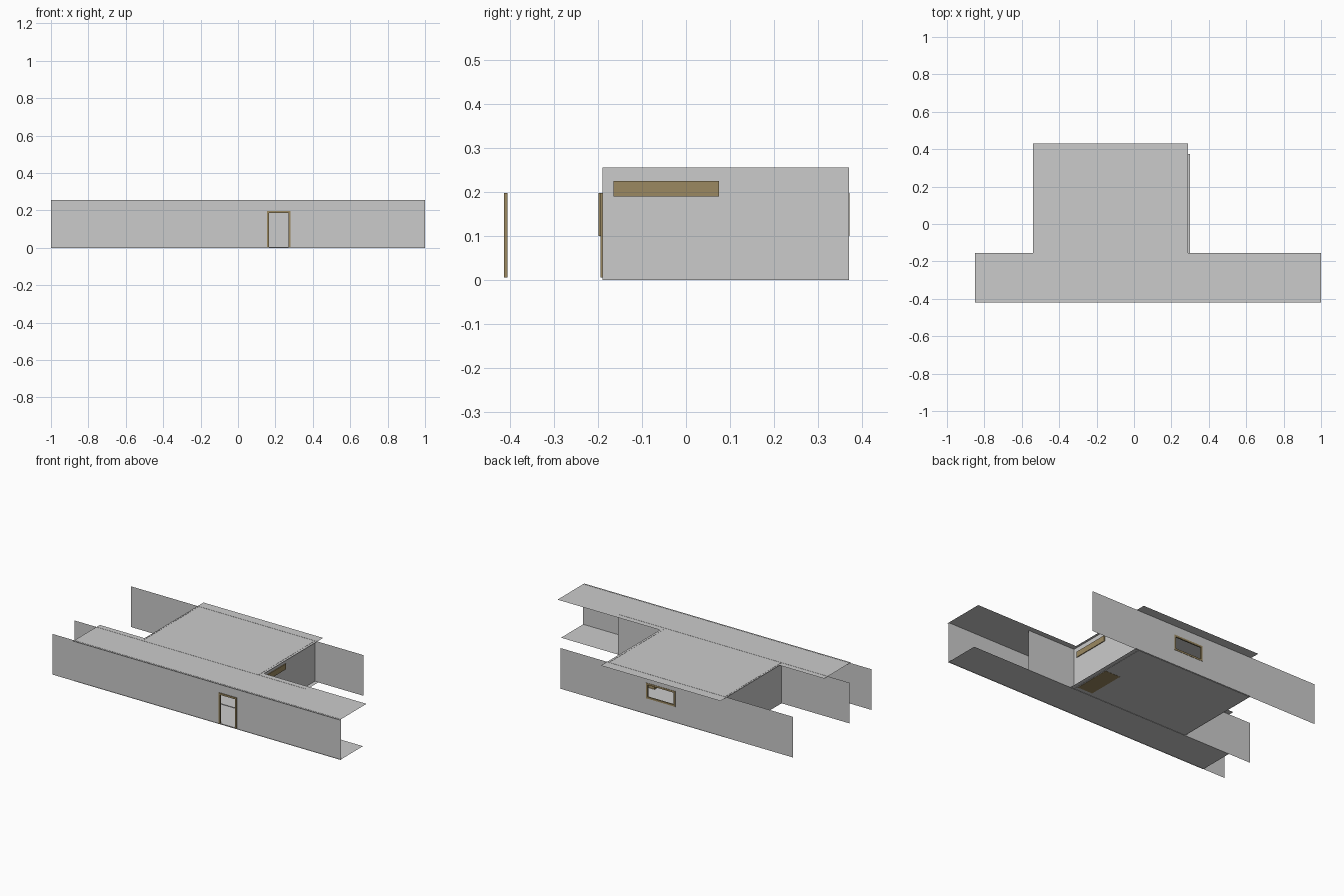
import bpy, bmesh

if "Cube" in bpy.data.objects:
    bpy.data.objects.remove(bpy.data.objects["Cube"])

H = 0.255          # wall height
wood = bpy.data.materials.new("wood")
wood.diffuse_color = (0.33, 0.25, 0.12, 1)
wood.use_nodes = True
wood.node_tree.nodes["Principled BSDF"].inputs["Base Color"].default_value = wood.diffuse_color


def finish(name, bm, mat=None):
    bmesh.ops.remove_doubles(bm, verts=bm.verts, dist=1e-5)
    me = bpy.data.meshes.new(name)
    bm.to_mesh(me)
    bm.free()
    ob = bpy.data.objects.new(name, me)
    bpy.context.collection.objects.link(ob)
    if mat:
        me.materials.append(mat)
    return ob


def quad(bm, *pts):
    bm.faces.new([bm.verts.new(p) for p in pts])


def add_box(bm, x0, x1, y0, y1, z0, z1):
    vs = bmesh.ops.create_cube(bm, size=1)["verts"]
    for v in vs:
        v.co = (x0 if v.co.x < 0 else x1,
                y0 if v.co.y < 0 else y1,
                z0 if v.co.z < 0 else z1)


def slab(name, z, x0, x1, y0, y1):
    bm = bmesh.new()
    quad(bm, (x0, y0, z), (x1, y0, z), (x1, y1, z), (x0, y1, z))
    finish(name, bm)


def long_wall(name, x0, x1, y, openings):
    """Sheet wall along x, leaving out the rectangles (xa, xb, za, zb)."""
    bm = bmesh.new()
    xs = sorted({x0, x1, *[c for o in openings for c in o[:2]]})
    zs = sorted({0, H, *[c for o in openings for c in o[2:]]})
    for a, b in zip(xs, xs[1:]):
        for c, d in zip(zs, zs[1:]):
            mx, mz = (a + b) / 2, (c + d) / 2
            if any(o[0] < mx < o[1] and o[2] < mz < o[3] for o in openings):
                continue
            quad(bm, (a, y, c), (b, y, c), (b, y, d), (a, y, d))
    bmesh.ops.remove_doubles(bm, verts=bm.verts, dist=1e-5)
    bmesh.ops.dissolve_limit(bm, angle_limit=0.01, verts=bm.verts, edges=bm.edges)
    finish(name, bm)


def side_wall(name, x, y0, y1):
    bm = bmesh.new()
    quad(bm, (x, y0, 0), (x, y1, 0), (x, y1, H), (x, y0, H))
    finish(name, bm)


def frame(name, opening, y0, y1, sill):
    """Wooden lining just inside an opening."""
    xa, xb, za, zb = opening
    t = 0.011
    bm = bmesh.new()
    add_box(bm, xa, xa + t, y0, y1, za, zb)
    add_box(bm, xb - t, xb, y0, y1, za, zb)
    add_box(bm, xa + t, xb - t, y0, y1, zb - t, zb)
    if sill:
        add_box(bm, xa + t, xb - t, y0, y1, za, za + t)
    finish(name, bm, wood)


FRONT, INNER, BACK = -0.41, -0.19, 0.37
LEFT, RIGHT = -0.53, 0.275
front_door = (0.155, 0.28, 0.005, 0.197)
inner_door = (0.0, 0.125, 0.005, 0.197)
inner_window = (-0.32, -0.12, 0.10, 0.197)
back_window = (-0.185, 0.018, 0.10, 0.197)

# walls
long_wall("front_wall", -1, 1, FRONT, [front_door])
long_wall("inner_wall", -1, 0.605, INNER, [inner_door, inner_window])
long_wall("back_wall", -1, 0.61, BACK, [back_window])
side_wall("left_wall", LEFT, INNER, BACK)
side_wall("right_wall", RIGHT, INNER, BACK)

# floors and roofs
slab("passage_floor", 0.002, -0.85, 1, FRONT - 0.005, INNER)
slab("room_floor", 0.002, LEFT, 0.30, INNER, BACK + 0.004)
slab("passage_roof", H - 0.001, -0.85, 1, -0.42, -0.155)
slab("room_roof", H - 0.001, -0.54, 0.29, -0.155, 0.43)

# door and window frames
frame("front_door_frame", front_door, FRONT - 0.004, FRONT + 0.004, False)
frame("inner_door_frame", inner_door, INNER - 0.004, INNER + 0.003, False)
frame("inner_window_frame", inner_window, INNER - 0.009, INNER - 0.001, True)
frame("back_window_frame", back_window, BACK - 0.006, BACK + 0.002, True)

# cabinet against the right wall, its top running through the wall
bm = bmesh.new()
add_box(bm, 0.165, 0.268, -0.165, 0.075, 0.001, 0.19)
add_box(bm, 0.16, 0.28, -0.165, 0.075, 0.19, 0.225)
finish("cabinet", bm, wood)
